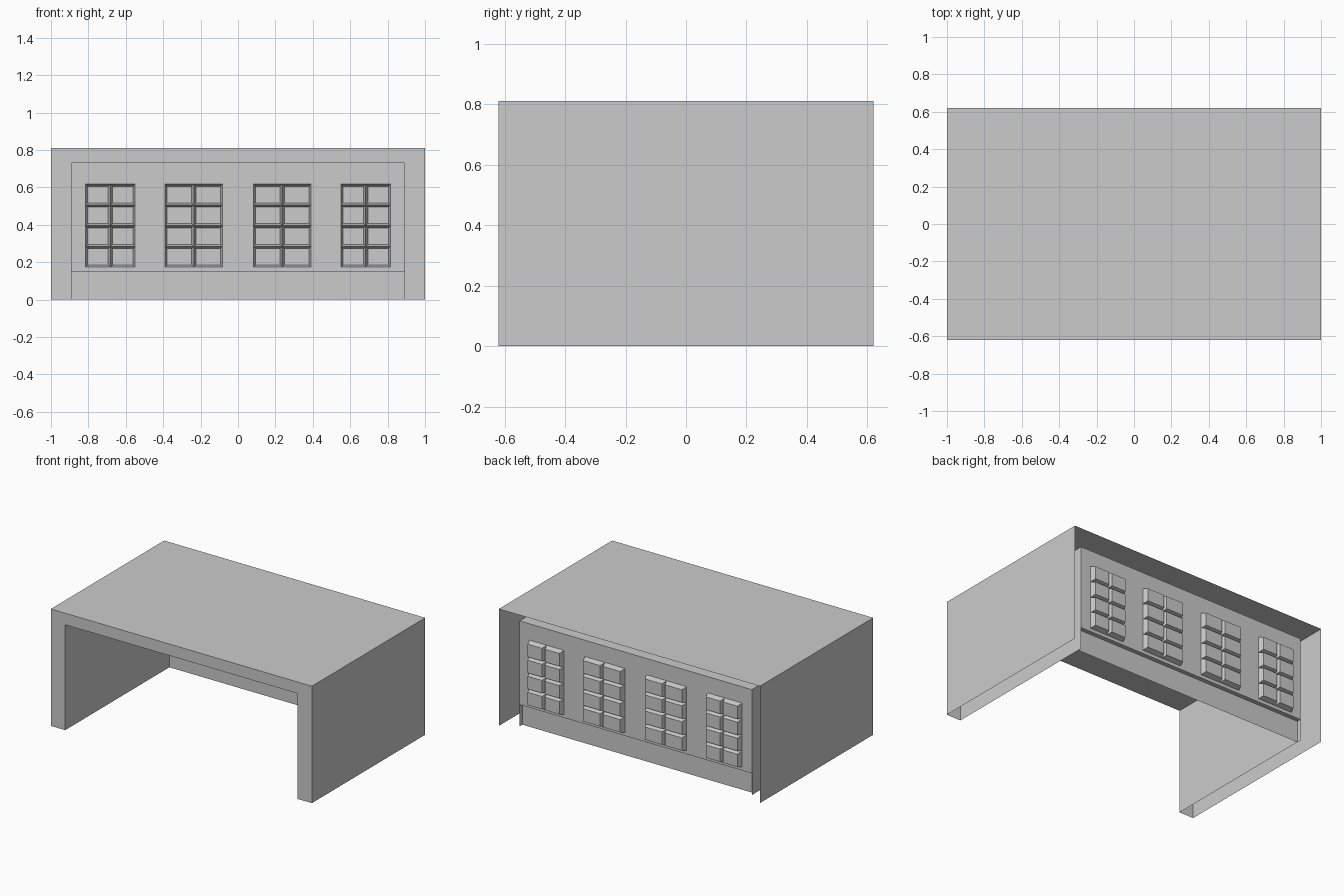
import bpy
import bmesh

cube = bpy.data.objects.get("Cube")
if cube:
    bpy.data.objects.remove(cube, do_unlink=True)

grey = bpy.data.materials.new("plain_grey")
grey.use_nodes = True
COLOUR = (0.6, 0.6, 0.6, 1)
grey.diffuse_color = COLOUR
grey.node_tree.nodes["Principled BSDF"].inputs["Base Color"].default_value = COLOUR

FRONT, BACK = -0.62, 0.62
WALL, PLINTH = 0.55, 0.52
OUT_X, OUT_Z = 1.0, 0.81
IN_X, IN_Z = 0.89, 0.73
LEDGE = 0.15


def finish(name, bm):
    mesh = bpy.data.meshes.new(name)
    bm.to_mesh(mesh)
    bm.free()
    mesh.materials.append(grey)
    obj = bpy.data.objects.new(name, mesh)
    bpy.context.collection.objects.link(obj)
    return obj


def strip(name, path_a, path_b):
    """Skin a strip of quads between two matching paths."""
    bm = bmesh.new()
    a = [bm.verts.new(p) for p in path_a]
    b = [bm.verts.new(p) for p in path_b]
    for i in range(len(a) - 1):
        bm.faces.new((a[i], a[i + 1], b[i + 1], b[i]))
    return finish(name, bm)


def arch(half, top, y):
    return [(-half, y, 0), (-half, y, top), (half, y, top), (half, y, 0)]


# Open-backed sheet shell: outside, front frame and inner recess
strip("outer_shell", arch(OUT_X, OUT_Z, BACK), arch(OUT_X, OUT_Z, FRONT))
strip("front_frame", arch(OUT_X, OUT_Z, FRONT), arch(IN_X, IN_Z, FRONT))
strip("inner_recess", arch(IN_X, IN_Z, FRONT), arch(IN_X, IN_Z, WALL))

# Stepped-in lower wall with its ledge
step = [(WALL, LEDGE), (PLINTH, LEDGE), (PLINTH, 0)]
strip("lower_wall", [(-IN_X, y, z) for y, z in step], [(IN_X, y, z) for y, z in step])

# Back wall grid, two columns by four rows for each window
windows = [(-0.815, -0.55), (-0.39, -0.083), (0.083, 0.39), (0.55, 0.815)]
SILL, HEAD, ROWS = 0.173, 0.617, 4
xs = [-IN_X] + [x for a, b in windows for x in (a, (a + b) / 2, b)] + [IN_X]
zs = [LEDGE] + [SILL + (HEAD - SILL) * i / ROWS for i in range(ROWS + 1)] + [IN_Z]

bm = bmesh.new()
grid = [[bm.verts.new((x, WALL, z)) for z in zs] for x in xs]
panes = []
for i in range(len(xs) - 1):
    for j in range(len(zs) - 1):
        face = bm.faces.new((grid[i][j], grid[i][j + 1], grid[i + 1][j + 1], grid[i + 1][j]))
        mid = (xs[i] + xs[i + 1]) / 2
        if 0 < j <= ROWS and any(a < mid < b for a, b in windows):
            panes.append(face)
bm.normal_update()

# Push each pane backwards as a bevelled block
bmesh.ops.inset_individual(bm, faces=panes, thickness=0.016, depth=0.035)
finish("window_wall", bm)
